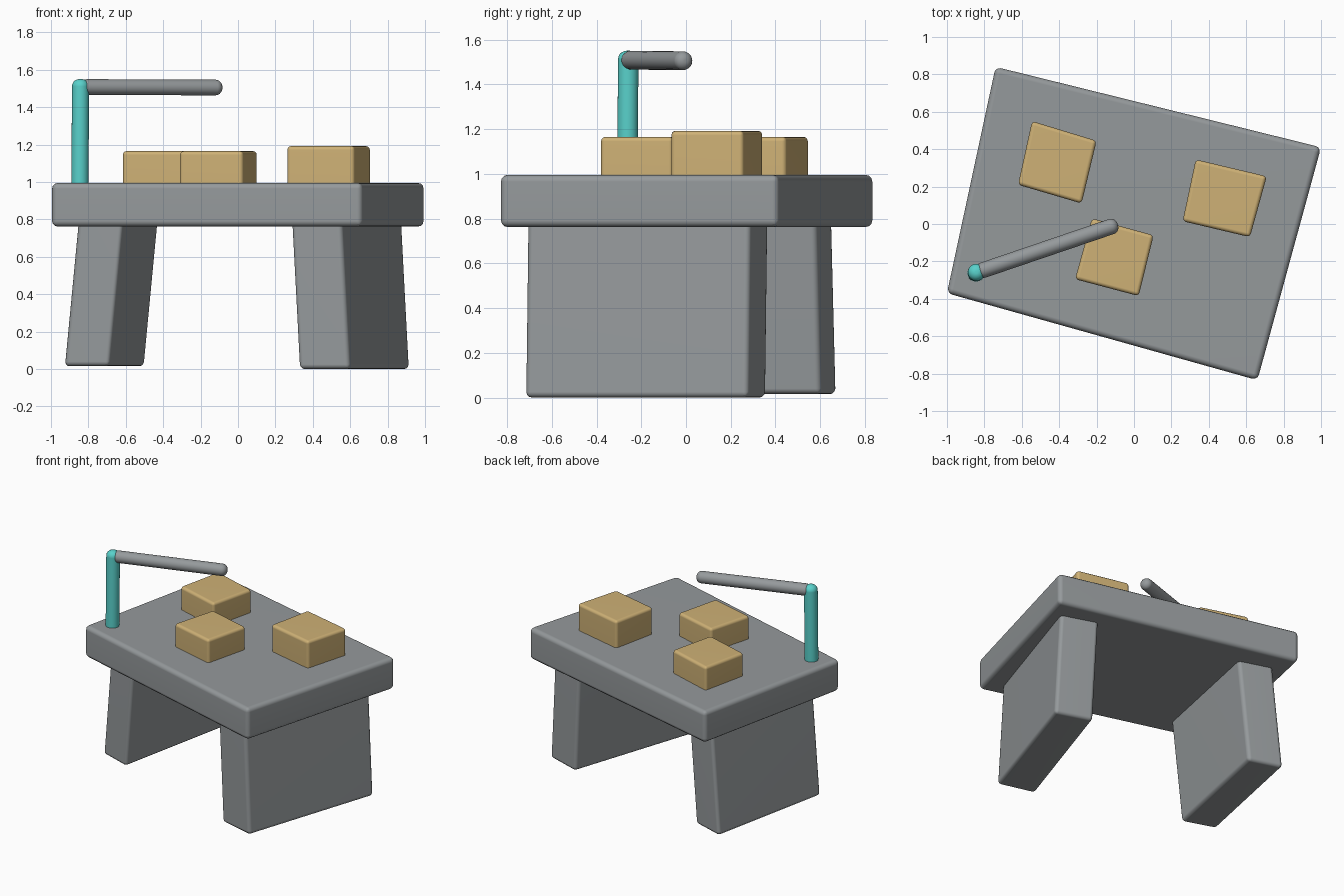
import bpy, bmesh, math
from mathutils import Vector

cube = bpy.data.objects.get("Cube")
if cube:
    bpy.data.objects.remove(cube, do_unlink=True)


def material(name, rgb):
    m = bpy.data.materials.new(name)
    m.use_nodes = True
    m.diffuse_color = (*rgb, 1)
    m.node_tree.nodes["Principled BSDF"].inputs["Base Color"].default_value = (*rgb, 1)
    return m


grey = material("grey", (0.30, 0.32, 0.33))
tan = material("tan", (0.62, 0.44, 0.18))
cyan = material("cyan", (0.10, 0.64, 0.60))


def finish(name, bm, mat, bevel, segments):
    """Turn a bmesh into a softly rounded, smooth-shaded object."""
    bmesh.ops.recalc_face_normals(bm, faces=bm.faces[:])
    mesh = bpy.data.meshes.new(name)
    bm.to_mesh(mesh)
    bm.free()
    obj = bpy.data.objects.new(name, mesh)
    bpy.context.collection.objects.link(obj)
    mesh.materials.append(mat)
    mod = obj.modifiers.new("rounding", "BEVEL")
    mod.width = bevel
    mod.segments = segments
    mod.limit_method = "ANGLE"
    mod.angle_limit = math.radians(40)
    mesh.polygons.foreach_set("use_smooth", [True] * len(mesh.polygons))
    weighted = obj.modifiers.new("normals", "WEIGHTED_NORMAL")
    weighted.keep_sharp = True
    return obj


def block(name, corners, z0, z1, mat, shift=(0, 0), bevel=0.025):
    """Four-cornered block whose top is shifted sideways to make it lean."""
    bm = bmesh.new()
    low = [bm.verts.new((x, y, z0)) for x, y in corners]
    high = [bm.verts.new((x + shift[0], y + shift[1], z1)) for x, y in corners]
    bm.faces.new(low)
    bm.faces.new(high)
    for i in range(4):
        j = (i + 1) % 4
        bm.faces.new((low[i], low[j], high[j], high[i]))
    return finish(name, bm, mat, bevel, 3)


def rod(name, start, end, radius, mat):
    """Round-ended rod between two points."""
    a, b = Vector(start), Vector(end)
    bm = bmesh.new()
    bmesh.ops.create_cone(bm, cap_ends=True, segments=24, radius1=radius,
                          radius2=radius, depth=(b - a).length)
    obj = finish(name, bm, mat, radius * 0.85, 5)
    obj.location = (a + b) / 2
    obj.rotation_euler = (b - a).to_track_quat("Z", "Y").to_euler()
    return obj


# Table top, turned slightly about the vertical
block("table_top", [(-1.0, -0.37), (0.66, -0.835), (1.0, 0.41), (-0.74, 0.84)],
      0.762, 0.995, grey, bevel=0.03)

# Two slab legs leaning with the table
block("left_leg", [(0.325, -0.65), (0.595, -0.72), (0.92, 0.275), (0.66, 0.36)],
      0.0, 0.80, grey, shift=(-0.042, 0.01))
block("right_leg", [(-0.93, -0.25), (-0.69, -0.33), (-0.50, 0.60), (-0.74, 0.675)],
      0.015, 0.80, grey, shift=(0.075, -0.02))

# Three blocks on the table
block("back_block", [(-0.62, 0.21), (-0.28, 0.11), (-0.20, 0.445), (-0.545, 0.55)],
      0.97, 1.165, tan, bevel=0.02)
block("front_block", [(-0.315, -0.295), (0.025, -0.385), (0.105, -0.06), (-0.225, 0.03)],
      0.97, 1.165, tan, bevel=0.02)
block("side_block", [(0.26, 0.015), (0.62, -0.07), (0.71, 0.255), (0.33, 0.345)],
      0.97, 1.192, tan, bevel=0.02)

# Post with a horizontal arm
rod("post", (-0.845, -0.262, 0.96), (-0.842, -0.258, 1.55), 0.046, cyan)
rod("arm", (-0.84, -0.258, 1.508), (-0.087, -0.002, 1.505), 0.042, grey)
